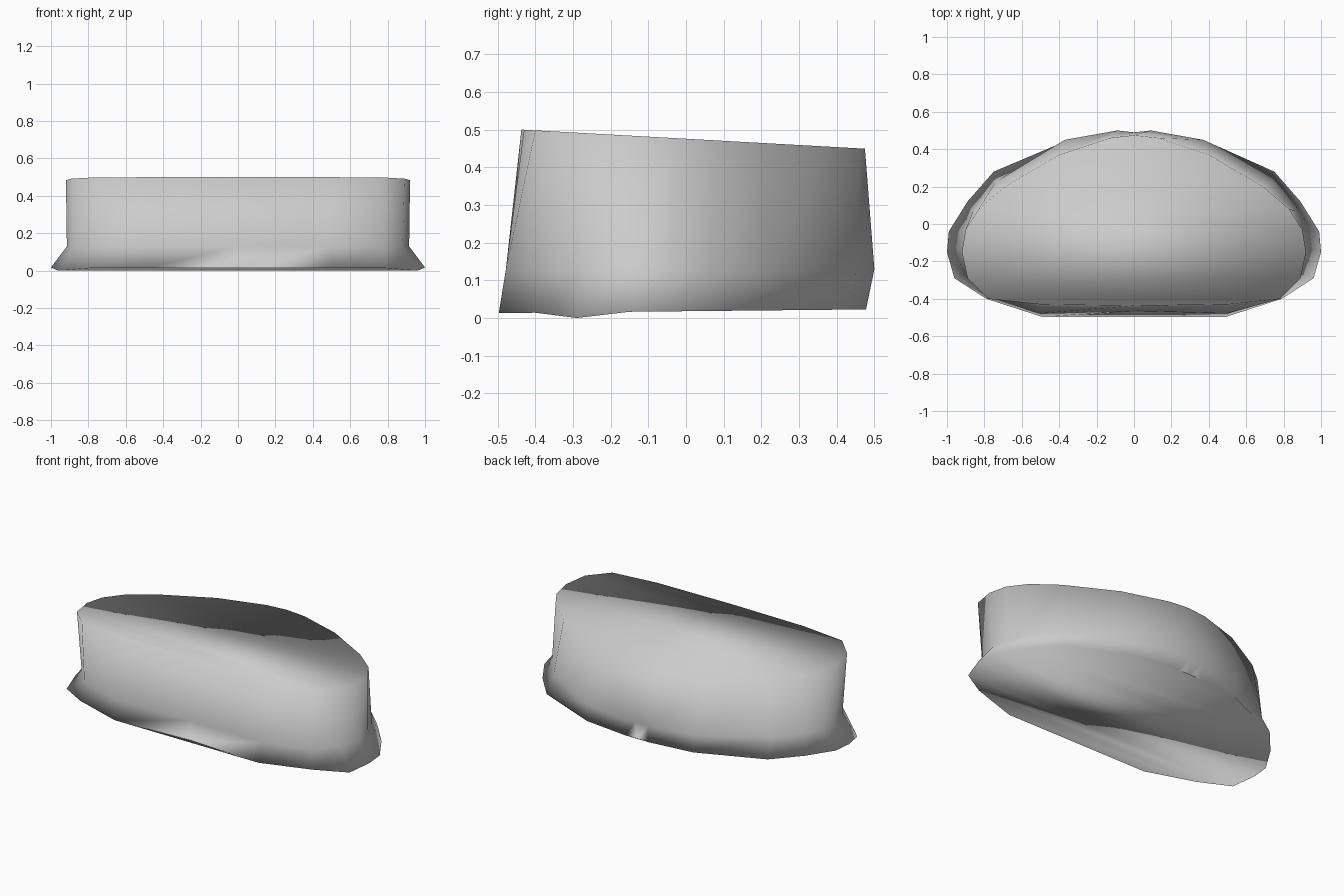
import bpy, bmesh

if "Cube" in bpy.data.objects:
    bpy.data.objects.remove(bpy.data.objects["Cube"])

# Half outlines (x, y) running from front centre round the right side to back centre
rim = [(0, -.437), (.5, -.43), (.78, -.40), (.89, -.29), (.92, -.15), (.90, -.03),
       (.83, .08), (.69, .20), (.40, .37), (.13, .46), (0, .475)]
waist = [(0, -.465), (.5, -.478), (.77, -.39), (.88, -.26), (.915, -.13), (.90, -.03),
         (.86, .07), (.74, .225), (.37, .45), (.09, .50), (0, .49)]
base = [(0, -.472), (.49, -.497), (.79, -.40), (.96, -.29), (1, -.15), (.99, -.04),
        (.89, .12), (.75, .28), (.36, .445), (.08, .478), (0, .475)]


def rim_z(i, y):
    return .5 - .0556 * (y + .435)


def waist_z(i, y):
    return .13


def base_z(i, y):
    return 0 if i == 3 else .018 + .01 * y


bm = bmesh.new()


def ring(half, height):
    """Mirror a half outline into a closed loop of vertices."""
    pts = [(x, y, height(i, y)) for i, (x, y) in enumerate(half)]
    pts += [(-x, y, z) for x, y, z in reversed(pts[1:-1])]
    return [bm.verts.new(p) for p in pts]


rings = [ring(base, base_z), ring(waist, waist_z), ring(rim, rim_z)]
n = len(rings[0])

# Side walls
for low, high in zip(rings, rings[1:]):
    for i in range(n):
        j = (i + 1) % n
        bm.faces.new((low[i], low[j], high[j], high[i]))

# Top and bottom caps made of strips running left to right
for loop in (rings[0], rings[-1]):
    for i in range(n // 2):
        quad = [loop[i], loop[i + 1], loop[-i - 1], loop[-i]]
        bm.faces.new(list(dict.fromkeys(quad)))

bmesh.ops.recalc_face_normals(bm, faces=bm.faces)
for f in bm.faces:
    f.smooth = True

mesh = bpy.data.meshes.new("curved_block")
bm.to_mesh(mesh)
bm.free()
obj = bpy.data.objects.new("curved_block", mesh)
bpy.context.collection.objects.link(obj)
